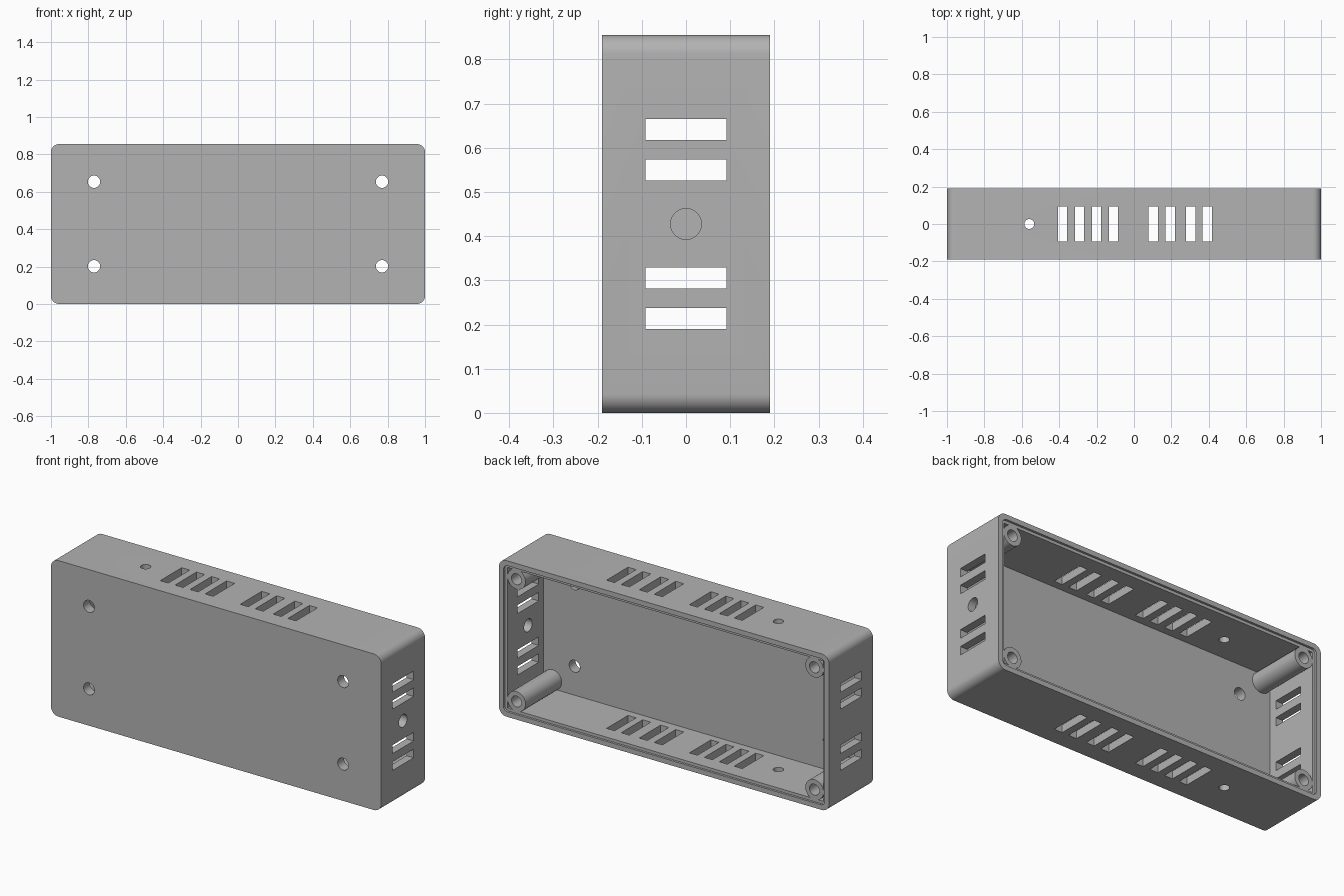
import bpy, bmesh, math
from mathutils import Matrix, Vector

old = bpy.data.objects.get("Cube")
if old:
    bpy.data.objects.remove(old, do_unlink=True)

DEPTH, HEIGHT = 0.38, 0.855
MID = HEIGHT / 2
BACK, FRONT = DEPTH / 2, -DEPTH / 2
WALL, PLATE = 0.043, 0.055      # side wall and front plate thickness
LIP, REBATE = 0.027, 0.012      # thin rim and its depth

grey = bpy.data.materials.new("plain grey")
grey.use_nodes = True
grey.diffuse_color = (0.45, 0.45, 0.45, 1)
grey.node_tree.nodes["Principled BSDF"].inputs["Base Color"].default_value = grey.diffuse_color


def to_object(name, bm):
    bmesh.ops.recalc_face_normals(bm, faces=bm.faces)
    mesh = bpy.data.meshes.new(name)
    bm.to_mesh(mesh)
    bm.free()
    mesh.materials.append(grey)
    obj = bpy.data.objects.new(name, mesh)
    bpy.context.collection.objects.link(obj)
    return obj


def rounded_prism(name, inset, radius, y0, y1, steps=10):
    """Rounded rectangle in xz, extruded from y0 to y1."""
    bm = bmesh.new()
    w, h = 1 - inset - radius, MID - inset - radius
    ring = []
    for q, (sx, sz) in enumerate([(1, 1), (-1, 1), (-1, -1), (1, -1)]):
        for i in range(steps + 1 if radius else 1):
            a = (q + i / steps) * math.pi / 2
            ring.append(bm.verts.new((sx * w + radius * math.cos(a), y0,
                                      MID + sz * h + radius * math.sin(a))))
    face = bm.faces.new(ring)
    extruded = bmesh.ops.extrude_face_region(bm, geom=[face])["geom"]
    bmesh.ops.translate(bm, vec=(0, y1 - y0, 0),
                        verts=[v for v in extruded if isinstance(v, bmesh.types.BMVert)])
    return to_object(name, bm)


def add_block(bm, centre, size):
    bmesh.ops.create_cube(bm, size=1, matrix=Matrix.Translation(centre) @ Matrix.Diagonal((*size, 1)))


def add_rod(bm, centre, axis, radius, length):
    turn = Vector((0, 0, 1)).rotation_difference(Vector(axis)).to_matrix().to_4x4()
    bmesh.ops.create_cone(bm, cap_ends=True, segments=32, radius1=radius, radius2=radius,
                          depth=length, matrix=Matrix.Translation(centre) @ turn)


def combine(target, tool, operation="DIFFERENCE"):
    mod = target.modifiers.new(operation.title(), "BOOLEAN")
    mod.operation, mod.object, mod.solver = operation, tool, "EXACT"
    bpy.context.view_layer.objects.active = target
    bpy.ops.object.modifier_apply(modifier=mod.name)
    bpy.data.objects.remove(tool, do_unlink=True)


def smooth(obj):
    bpy.ops.object.select_all(action="DESELECT")
    obj.select_set(True)
    bpy.context.view_layer.objects.active = obj
    bpy.ops.object.shade_smooth_by_angle(angle=math.radians(30))


# Open-backed shell with a shallow rebate round the rim
shell = rounded_prism("enclosure_shell", 0, 0.043, FRONT, BACK)
combine(shell, rounded_prism("cavity", WALL, 0, FRONT + PLATE, BACK + 0.1))
combine(shell, rounded_prism("rebate", LIP, 0.025, BACK - REBATE, BACK + 0.1))

# Vent slots through top and bottom, and through both ends
cut = bmesh.new()
for x in (-0.382, -0.292, -0.201, -0.11, 0.103, 0.194, 0.303, 0.392):
    for z in (0, HEIGHT):
        add_block(cut, (x, 0, z), (0.049, 0.186, 0.2))
for dz in (0.122, 0.214):
    for side in (-1, 1):
        for end in (-1, 1):
            add_block(cut, (end, 0, MID + side * dz), (0.2, 0.184, 0.047))

# Cable hole in one end, small holes in top and bottom, mounting holes in front
add_rod(cut, (1, 0, MID), (1, 0, 0), 0.035, 0.2)
for z in (0, HEIGHT):
    add_rod(cut, (-0.56, 0, z), (0, 0, 1), 0.026, 0.2)
for x in (-0.77, 0.77):
    for dz in (-0.226, 0.226):
        add_rod(cut, (x, FRONT, MID + dz), (0, 1, 0), 0.033, 0.2)
combine(shell, to_object("openings", cut))
smooth(shell)

# Corner screw posts with blind holes
post_start, post_end = FRONT + PLATE - 0.005, BACK - REBATE
for sx, side in ((-1, "right"), (1, "left")):
    for sz, level in ((-1, "lower"), (1, "upper")):
        x, z = sx * 0.903, MID + sz * 0.335
        bm = bmesh.new()
        add_rod(bm, (x, (post_start + post_end) / 2, z), (0, 1, 0), 0.055, post_end - post_start)
        post = to_object(f"{level}_{side}_screw_post", bm)
        bore = bmesh.new()
        add_rod(bore, (x, post_end, z), (0, 1, 0), 0.03, 0.4)
        combine(post, to_object("bore", bore))
        smooth(post)
